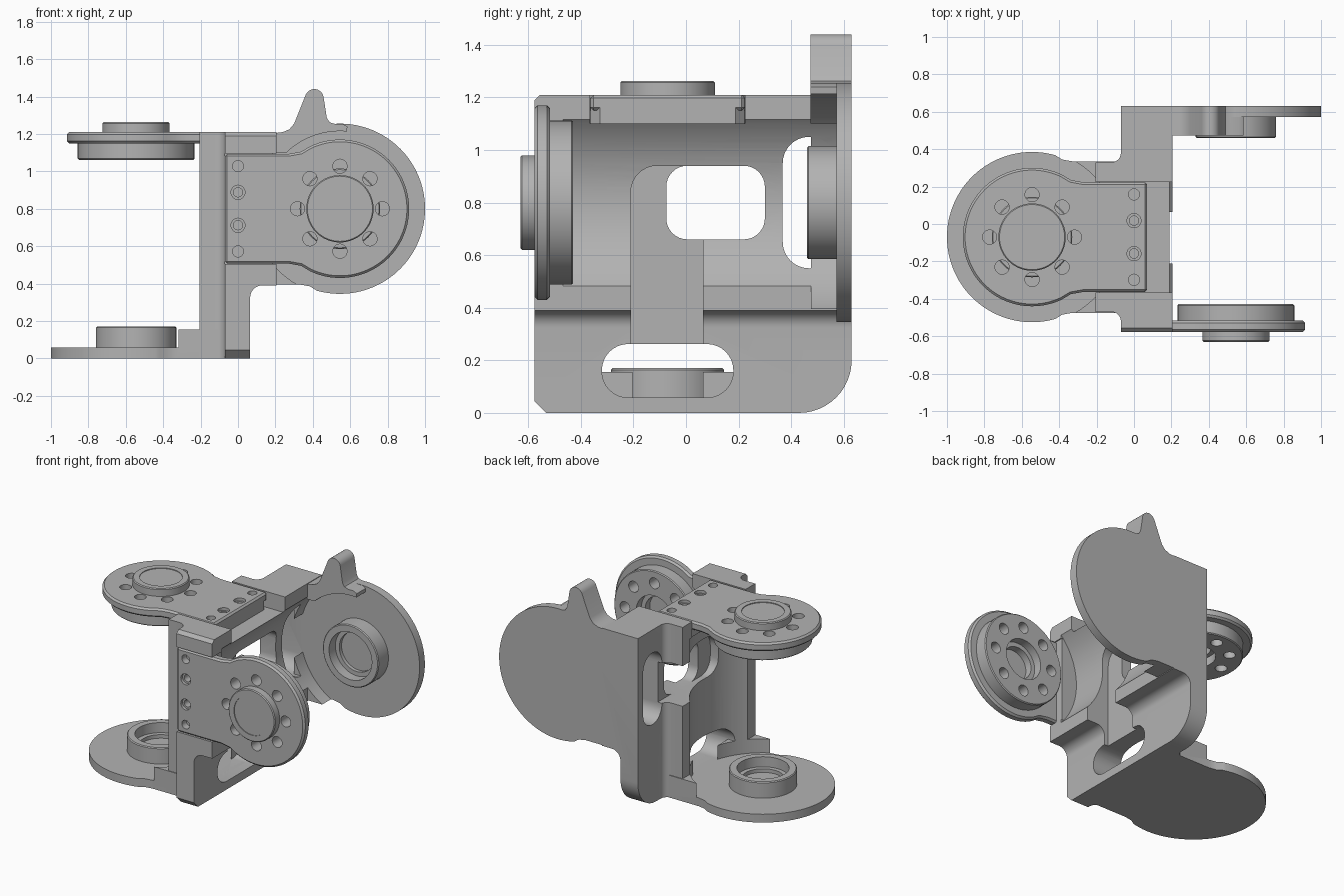
import bpy, bmesh
from math import sin, cos, pi, atan2, asin

if "Cube" in bpy.data.objects:
    bpy.data.objects.remove(bpy.data.objects["Cube"], do_unlink=True)

grey = bpy.data.materials.new("bracket_grey")
grey.use_nodes = True
grey.diffuse_color = (0.45, 0.45, 0.45, 1)
grey.node_tree.nodes["Principled BSDF"].inputs["Base Color"].default_value = (0.45, 0.45, 0.45, 1)

# Frames: profile (u, v) plus depth w, mapped to world space
along_x = lambda a, b, w: (w, a, b)
along_y = lambda a, b, w: (a, w, b)
along_z = lambda a, b, w: (a, b, w)
front = lambda u, v, w: (u, w - 0.577, v + 0.8)
back = lambda u, v, w: (u, 0.63 - w, v + 0.8)
top = lambda u, v, w: (-u, v - 0.07, 1.21 - w)
bottom = lambda u, v, w: (-u, v - 0.07, w)
AXIS = 0.545
CLEAR = 0.465


def prism(name, pts, w0, w1, frame):
    bm = bmesh.new()
    lo = [bm.verts.new(frame(u, v, w0)) for u, v in pts]
    hi = [bm.verts.new(frame(u, v, w1)) for u, v in pts]
    n = len(pts)
    bm.faces.new(lo)
    bm.faces.new(hi)
    for i in range(n):
        j = (i + 1) % n
        bm.faces.new((lo[i], lo[j], hi[j], hi[i]))
    bmesh.ops.recalc_face_normals(bm, faces=bm.faces)
    me = bpy.data.meshes.new(name)
    bm.to_mesh(me)
    bm.free()
    me.materials.append(grey)
    ob = bpy.data.objects.new(name, me)
    bpy.context.collection.objects.link(ob)
    return ob


def arc(cx, cy, r, a0, a1, n):
    return [(cx + r * cos(a0 + (a1 - a0) * i / n), cy + r * sin(a0 + (a1 - a0) * i / n)) for i in range(n + 1)]


def disc(r, w0, w1, frame, u=AXIS, v=0.0, n=64):
    return prism("disc", arc(u, v, r, 0, 2 * pi, n)[:-1], w0, w1, frame)


def rect(a0, a1, b0, b1, radii=(0, 0, 0, 0), n=8):
    """Rectangle with corner radii, counter-clockwise from low-low; n = 1 gives chamfers."""
    corners = ((a0, b0, 1, 1), (a1, b0, -1, 1), (a1, b1, -1, -1), (a0, b1, 1, -1))
    pts = []
    for k, ((a, b, sa, sb), r) in enumerate(zip(corners, radii)):
        if r:
            start = pi + k * pi / 2
            pts += arc(a + sa * r, b + sb * r, r, start, start + pi / 2, n)
        else:
            pts.append((a, b))
    return pts


def bake(ob):
    me = bpy.data.meshes.new_from_object(ob.evaluated_get(bpy.context.evaluated_depsgraph_get()))
    ob.modifiers.clear()
    ob.data = me


def combine(ob, other, how):
    m = ob.modifiers.new("combine", "BOOLEAN")
    m.operation, m.solver, m.object = how, "EXACT", other
    bake(ob)
    bpy.data.objects.remove(other, do_unlink=True)


def add(ob, other):
    combine(ob, other, "UNION")


def cut(ob, other):
    combine(ob, other, "DIFFERENCE")


def soften(ob, width):
    m = ob.modifiers.new("edge", "BEVEL")
    m.width, m.segments, m.limit_method, m.angle_limit = width, 1, "ANGLE", 0.9
    bake(ob)
    return ob


def paddle(u0, half, u1, u2, r):
    """Neck of given half width flowing into a round head."""
    a = atan2((r * r - (u2 - AXIS) ** 2) ** 0.5, u2 - AXIS)
    end = (AXIS + r * cos(a), r * sin(a))
    mid = ((u1 + end[0]) / 2 + 0.01, half + (end[1] - half) * 0.3)
    head = arc(AXIS, 0, r, -a, a, 72)
    return [(u0, -half), (u1, -half), (mid[0], -mid[1])] + head + [mid, (u1, half), (u0, half)]


# Central web: two crossed blocks
fillet = arc(0.13, 0.325, 0.065, pi, pi / 2, 8)
web = prism("central_web", [(-0.07, 0), (0.065, 0)] + fillet
            + [(0.205, 0.39), (0.205, 1.21), (-0.07, 1.21)], -0.577, 0.63, along_y)
outline = rect(-0.577, 0.63, 0, 1.21, (0, 0.2, 0, 0), 12)[1:-1]
outline = [(-0.577, 0.045), (-0.532, 0)] + outline + [(0.63, 1.21), (-0.555, 1.21), (-0.577, 1.188)]
combine(web, prism("trim", outline, -0.5, 0.5, along_x), "INTERSECT")
upper = arc(-0.12, 0.38, 0.05, -pi / 2, 0, 6)
lower = arc(-0.12, -0.52, 0.05, 0, pi / 2, 6)
add(web, prism("cross_block", [(-0.205, 0.33)] + upper + [(0, 0.38), (0, -0.52)] + lower
               + [(-0.205, -0.47)], 0, 1.21, along_z))

# Swing clearances, seats for the hub arms and hub slots
for near, far, span in ((front, back, 1.207), (top, bottom, 1.21)):
    cut(web, disc(CLEAR, 0.055, span - 0.11, far, n=96))
    cut(web, prism("seat", rect(-0.07 if near is front else -0.3, 0.4, -0.295, 0.295), -0.1, 0.11, near))
    slot = rect(-0.25, 0.25, 0.058, 0.262, (0.1,) * 4)
    cut(web, prism("slot", slot, -0.6, 0.6, lambda v, w, u, f=far: f(u, v, w)))

# Grooves on both faces of the web, and the window
cut(web, prism("groove", rect(-0.21, 0.065, 0.2, 0.94, (0, 0, 0.02, 0.1)), 0.035, 0.5, along_x))
cut(web, prism("groove", rect(-0.21, 0.45, 0.66, 0.94, (0.1, 0, 0, 0.1)), -0.5, -0.04, along_x))
cut(web, prism("window", rect(-0.075, 0.3, 0.66, 0.94, (0.08,) * 4), -0.5, 0.5, along_x))
web.name = "central_web"
parts = [web]


# Hub arms: flange with neck, inner disc, outer cap and bolt holes
def hub_arm(name, frame):
    arm = soften(prism(name, paddle(-0.07, 0.293, 0.27, 0.385, 0.37), 0, 0.06, frame), 0.012)
    add(arm, prism("neck", rect(-0.07, 0.2, -0.293, 0.293, (0.035, 0, 0, 0.035), 1), 0.02, 0.11, frame))
    add(arm, soften(disc(0.312, 0.03, 0.148, frame), 0.006))
    add(arm, soften(disc(0.18, -0.053, 0.03, frame), 0.006))
    cut(arm, disc(0.135, -0.1, -0.048, frame))
    cut(arm, disc(0.14, 0.09, 0.2, frame))
    cut(arm, disc(0.11, 0.04, 0.2, frame))
    for i in range(8):
        a = i * pi / 4
        cut(arm, disc(0.038, -0.1, 0.3, frame, AXIS + 0.227 * cos(a), 0.227 * sin(a), 20))
    for side in (-1, 1):
        cut(arm, disc(0.03, -0.1, 0.05, frame, 0, side * 0.228, 16))
        cut(arm, disc(0.038, -0.1, 0.02, frame, 0, side * 0.088, 16))
        cut(arm, disc(0.025, -0.1, 0.09, frame, 0, side * 0.088, 16))
    parts.append(arm)


# Plain arms: flat paddle, thick shoulder and ring boss
def plain_arm(name, frame):
    arm = prism(name, paddle(0, 0.405, 0.33, 0.42, 0.455), 0, 0.058, frame)
    shoulder = prism("shoulder", rect(0.1, 0.335, -0.405, 0.405), 0.01, 0.155, frame)
    cut(shoulder, disc(CLEAR, 0.055, 0.3, frame, n=96))
    add(arm, shoulder)
    add(arm, soften(disc(0.215, 0.03, 0.17, frame), 0.006))
    cut(arm, disc(0.165, 0.1, 0.3, frame))
    cut(arm, disc(0.135, 0.075, 0.3, frame))
    parts.append(arm)
    return arm


hub_arm("front_hub_arm", front)
hub_arm("top_hub_arm", top)
plain_arm("bottom_arm", bottom)
back_arm = plain_arm("back_arm", back)

# Pointed stop on the back arm
tip = arc(0.408, 0.59, 0.05, pi * 0.87, pi * 0.06, 10)
stop = prism("stop", [(0.2, 0.3), (0.2, 0.405), (0.24, 0.41), (0.275, 0.425), (0.3, 0.455)] + tip
             + [(0.475, 0.485), (0.49, 0.462), (0.52, 0.453), (0.56, 0.453), (0.585, 0.44), (0.57, 0.3)],
             0, 0.157, back)
cut(stop, disc(0.415, 0.056, 0.3, back, n=96))
add(back_arm, stop)

# Smooth the curved walls and keep the edges crisp
bpy.ops.object.select_all(action="DESELECT")
for ob in parts:
    ob.select_set(True)
bpy.context.view_layer.objects.active = web
bpy.ops.object.shade_smooth_by_angle(angle=0.5)
